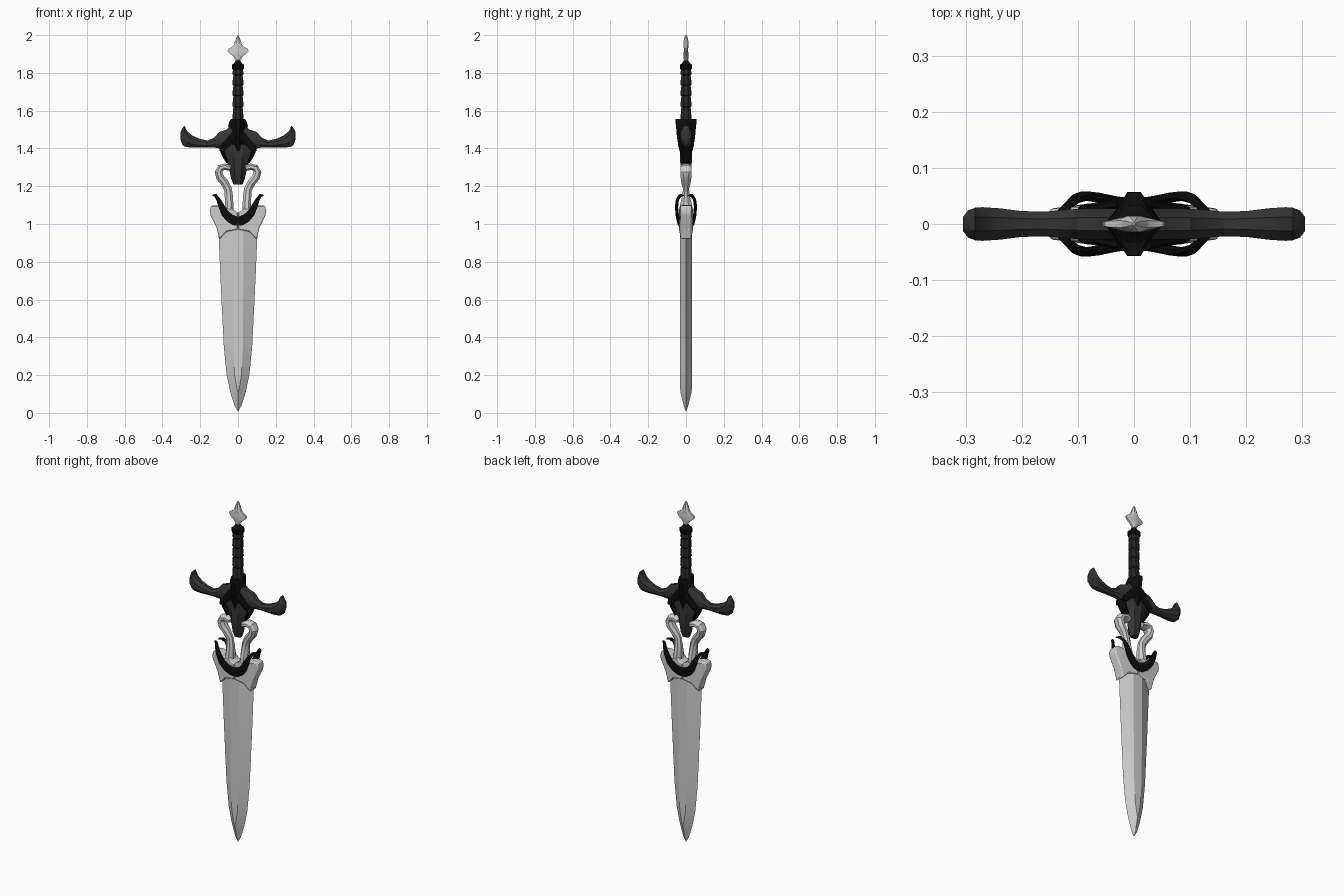
import bpy, bmesh, math
from mathutils import Vector

if "Cube" in bpy.data.objects:
    bpy.data.objects.remove(bpy.data.objects["Cube"], do_unlink=True)


def material(name, value):
    m = bpy.data.materials.new(name)
    m.use_nodes = True
    color = (value, value, value, 1)
    m.diffuse_color = color
    bsdf = m.node_tree.nodes["Principled BSDF"]
    bsdf.inputs["Base Color"].default_value = color
    bsdf.inputs["Roughness"].default_value = 0.6
    return m


STEEL = material("pale steel", 0.62)
IRON = material("dark iron", 0.035)
LEATHER = material("grip leather", 0.018)
BLACK = material("black trim", 0.004)


def finish(name, bm, mat, mirror_x=False, mirror_y=False, bevel=0, angle=30):
    bmesh.ops.recalc_face_normals(bm, faces=bm.faces)
    mesh = bpy.data.meshes.new(name)
    bm.to_mesh(mesh)
    bm.free()
    ob = bpy.data.objects.new(name, mesh)
    bpy.context.collection.objects.link(ob)
    mesh.materials.append(mat)
    bpy.ops.object.select_all(action='DESELECT')
    ob.select_set(True)
    bpy.context.view_layer.objects.active = ob
    bpy.ops.object.shade_smooth_by_angle(angle=math.radians(angle))
    if bevel:
        b = ob.modifiers.new("soft edges", 'BEVEL')
        b.width, b.segments, b.limit_method = bevel, 2, 'ANGLE'
    if mirror_x or mirror_y:
        m = ob.modifiers.new("mirror", 'MIRROR')
        m.use_axis = (mirror_x, mirror_y, False)
    return ob


def loft(name, rings, mat, **options):
    """Skin a list of equal-length vertex rings and cap both ends."""
    bm = bmesh.new()
    loops = [[bm.verts.new(p) for p in ring] for ring in rings]
    for a, b in zip(loops, loops[1:]):
        for i in range(len(a)):
            j = (i + 1) % len(a)
            bm.faces.new((a[i], a[j], b[j], b[i]))
    bm.faces.new(loops[0])
    bm.faces.new(loops[-1])
    return finish(name, bm, mat, **options)


def oval(centre, u, v, sides=8):
    turn = math.pi / sides
    k = 1 / math.cos(turn)
    return [centre + u * (k * math.cos(2 * math.pi * i / sides + turn))
            + v * (k * math.sin(2 * math.pi * i / sides + turn)) for i in range(sides)]


def upright(z, w, d, sides=8):
    return oval(Vector((0, 0, z)), Vector((w, 0, 0)), Vector((0, d, 0)), sides)


def faceted(z, w, flat, d):
    return [(w, 0, z), (flat, d, z), (-flat, d, z),
            (-w, 0, z), (-flat, -d, z), (flat, -d, z)]


def sweep(name, points, mat, **options):
    """Sweep a section along (x, y, z, half width, half depth) points."""
    centres = [Vector(p[:3]) for p in points]
    rings = []
    for i, p in enumerate(points):
        t = centres[min(i + 1, len(points) - 1)] - centres[max(i - 1, 0)]
        n = Vector((-t.z, 0, t.x)).normalized()
        rings.append(oval(centres[i], n * p[3], Vector((0, p[4], 0))))
    return loft(name, rings, mat, **options)


# Blade: bevelled edges beside a flat central band that closes to a ridge
loft("blade", [faceted(*r) for r in (
    (0.01, .002, .0005, .002), (0.04, .019, .001, .012), (0.11, .041, .001, .03),
    (0.14, .047, .008, .031), (0.2, .06, .018, .031), (0.35, .075, .026, .031),
    (0.65, .09, .028, .031), (0.95, .103, .03, .031), (1.0, .09, .03, .031))],
    STEEL, angle=12)

# Blade collar with flared shoulders
bm = bmesh.new()
outline = [(0, .97), (.06, .96), (.098, .92), (.115, .985), (.145, 1.045), (.15, 1.07),
           (.142, 1.097), (.11, 1.10), (.07, 1.085), (.03, 1.085), (.02, 1.07), (0, 1.062)]
face = bm.faces.new([bm.verts.new((x, -.035, z)) for x, z in outline])
side = bmesh.ops.extrude_face_region(bm, geom=[face])["geom"]
for v in side:
    if isinstance(v, bmesh.types.BMVert):
        v.co.y = .035
# Thin the outer shoulders
for v in bm.verts:
    if v.co.x > .09:
        v.co.y *= 0.8
finish("blade_collar", bm, STEEL, mirror_x=True, bevel=.006)

# Curled prongs joining the blade to the guard
sweep("curled_prong", [
    (.047, 0, 1.03, .024, .034), (.047, 0, 1.09, .023, .034), (.048, 0, 1.14, .022, .022),
    (.053, 0, 1.185, .021, .015), (.072, 0, 1.22, .021, .024), (.095, 0, 1.247, .021, .028),
    (.103, 0, 1.275, .02, .03), (.092, 0, 1.297, .018, .03), (.068, 0, 1.303, .017, .03),
    (.04, 0, 1.295, .014, .028)], STEEL, mirror_x=True)

# Black crescents hugging the collar, front and back
sweep("collar_crescent", [
    (0, -.037, 1.015, .025, .008), (.02, -.039, 1.018, .025, .008),
    (.045, -.043, 1.032, .023, .008), (.07, -.048, 1.058, .02, .008),
    (.088, -.05, 1.095, .016, .008), (.104, -.045, 1.13, .011, .008),
    (.12, -.03, 1.152, .008, .009), (.135, -.018, 1.152, .004, .008)],
    BLACK, mirror_x=True, mirror_y=True)

# Guard arms: (x, bottom, top, half depth)
arm = [(.03, 1.38, 1.53, .028), (.06, 1.39, 1.5, .028), (.1, 1.4, 1.487, .027),
       (.125, 1.405, 1.457, .025), (.16, 1.405, 1.442, .022), (.2, 1.404, 1.45, .023),
       (.24, 1.404, 1.467, .028), (.27, 1.407, 1.492, .03), (.283, 1.41, 1.521, .029),
       (.296, 1.422, 1.505, .024), (.305, 1.45, 1.485, .012)]
loft("guard_arm", [oval(Vector((x, 0, (b + t) / 2)), Vector((0, 0, (t - b) / 2)),
                        Vector((0, d, 0))) for x, b, t, d in arm], IRON, mirror_x=True)

# Wedge below the guard
loft("guard_wedge", [faceted(*r) for r in (
    (1.21, .024, .012, .014), (1.24, .036, .016, .026), (1.3, .049, .02, .03),
    (1.35, .066, .022, .031), (1.385, .094, .025, .032), (1.42, .1, .025, .03))],
    IRON, angle=20)

# Black centre boss with peaked faces and splayed straps
loft("guard_boss", [faceted(*r) for r in (
    (1.385, .03, .004, .034), (1.41, .045, .004, .04), (1.46, .046, .006, .048),
    (1.52, .052, .01, .053), (1.545, .045, .012, .057), (1.557, .035, .01, .056))],
    BLACK, angle=15)
sweep("guard_strap", [
    (.015, -.036, 1.475, .02, .012), (.05, -.03, 1.435, .02, .009),
    (.08, -.028, 1.405, .018, .008), (.093, -.026, 1.385, .008, .007)],
    BLACK, mirror_x=True, mirror_y=True)
sweep("wedge_edge", [
    (.088, 0, 1.4, .012, .03), (.076, 0, 1.365, .01, .028), (.056, 0, 1.325, .006, .022)],
    BLACK, mirror_x=True)

# Grip: swelling wrapped segments between narrow grooves
cuts = [1.54, 1.615, 1.675, 1.73, 1.785, 1.825]
rings = []
for low, high in zip(cuts, cuts[1:]):
    rings += [upright(low + .002, .024, .024), upright(low + .008, .029, .029),
              upright(high - .008, .027, .027), upright(high - .002, .024, .024)]
loft("grip", rings, LEATHER)
loft("grip_cap", [upright(*r) for r in (
    (1.818, .028, .028), (1.825, .033, .033), (1.842, .033, .033),
    (1.852, .02, .02), (1.866, .012, .012))], BLACK)

# Four-pointed pommel
loft("pommel", [upright(*r) for r in (
    (1.858, .011, .011), (1.872, .014, .012), (1.89, .027, .014), (1.903, .045, .013),
    (1.915, .055, .011), (1.927, .052, .011), (1.939, .03, .014), (1.95, .021, .014),
    (1.97, .015, .012), (1.99, .007, .008), (2.0, .002, .003))], STEEL)
